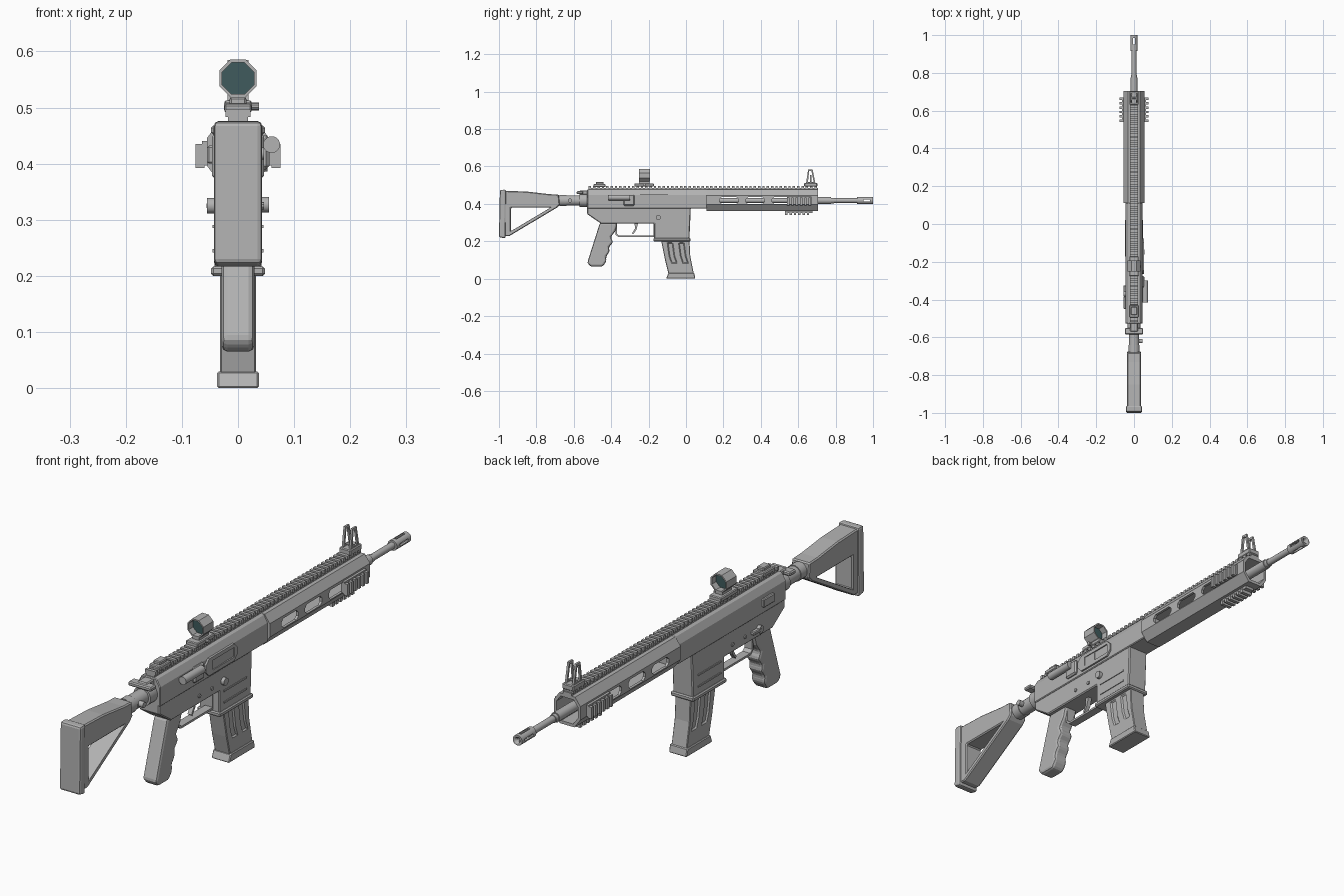
import bpy
import bmesh
from math import cos, sin, pi, radians
from mathutils import Vector, Matrix

if "Cube" in bpy.data.objects:
    bpy.data.objects.remove(bpy.data.objects["Cube"], do_unlink=True)


def material(name, color):
    mat = bpy.data.materials.new(name)
    mat.use_nodes = True
    mat.diffuse_color = color
    mat.node_tree.nodes["Principled BSDF"].inputs["Base Color"].default_value = color
    return mat


GREY = material("matte grey", (.45, .45, .45, 1))
TEAL = material("lens teal", (.05, .105, .11, 1))
BORE = .418  # height of the barrel axis


def finish(name, bm, mat=GREY):
    bmesh.ops.recalc_face_normals(bm, faces=bm.faces)
    mesh = bpy.data.meshes.new(name)
    bm.to_mesh(mesh)
    bm.free()
    mesh.materials.append(mat)
    obj = bpy.data.objects.new(name, mesh)
    bpy.context.collection.objects.link(obj)
    return obj


def activate(obj):
    bpy.ops.object.select_all(action="DESELECT")
    obj.select_set(True)
    bpy.context.view_layer.objects.active = obj


def bevel(obj, width, segments=1):
    mod = obj.modifiers.new("bevel", "BEVEL")
    mod.width, mod.segments = width, segments
    mod.limit_method, mod.angle_limit = "ANGLE", radians(35)
    return obj


def cut(obj, cutter):
    mod = obj.modifiers.new("cut", "BOOLEAN")
    mod.operation, mod.solver, mod.object = "DIFFERENCE", "EXACT", cutter
    activate(obj)
    bpy.ops.object.modifier_apply(modifier=mod.name)
    bpy.data.objects.remove(cutter, do_unlink=True)


def prism(name, points, low, high, axis="x", mat=GREY):
    """Extrude a (y, z) outline along x, or an (x, z) outline along y."""
    bm = bmesh.new()
    place = (lambda a, b: (low, a, b)) if axis == "x" else (lambda a, b: (a, low, b))
    face = bm.faces.new([bm.verts.new(place(*p)) for p in points])
    moved = bmesh.ops.extrude_face_region(bm, geom=[face])["geom"]
    shift = Vector((high - low, 0, 0) if axis == "x" else (0, high - low, 0))
    bmesh.ops.translate(bm, vec=shift, verts=[v for v in moved if isinstance(v, bmesh.types.BMVert)])
    return finish(name, bm, mat)


def boxes(name, spans):
    """One mesh of boxes, each given as (x span, y span, z span)."""
    bm = bmesh.new()
    for span in spans:
        size = [hi - lo for lo, hi in span]
        mid = [(hi + lo) / 2 for lo, hi in span]
        mat = Matrix.Translation(mid) @ Matrix.Diagonal((*size, 1))
        bmesh.ops.create_cube(bm, size=1, matrix=mat)
    return finish(name, bm)


def box(name, x, y, z, soft=0):
    obj = boxes(name, [(x, y, z)])
    return bevel(obj, soft) if soft else obj


def ring(radius, sides, cx=0, cz=BORE):
    return [(cx + radius * cos((i + .5) * 2 * pi / sides),
             cz + radius * sin((i + .5) * 2 * pi / sides)) for i in range(sides)]


def rod(name, radius, low, high, axis="y", a=0, b=BORE, sides=16, mat=GREY):
    obj = prism(name, ring(radius, sides, a, b), low, high, axis, mat)
    activate(obj)
    bpy.ops.object.shade_smooth_by_angle(angle=radians(32))
    return obj


def slot(y0, y1, half, z=BORE):
    """Outline of a long slot with clipped corners."""
    c = half * .6
    return [(y0, z - half + c), (y0 + c, z - half), (y1 - c, z - half), (y1, z - half + c),
            (y1, z + half - c), (y1 - c, z + half), (y0 + c, z + half), (y0, z + half - c)]


# Shoulder stock with its triangular opening
stock = prism("stock", [(-.97, .47), (-.85, .466), (-.73, .452), (-.68, .45), (-.675, .395),
                        (-.69, .38), (-.945, .228), (-.97, .228)], -.037, .037)
cut(stock, prism("stock_hole", [(-.935, .38), (-.725, .38), (-.935, .255)], -.1, .1))
bevel(stock, .007)
bevel(prism("butt_plate", [(-1, .222), (-.965, .215), (-.962, .476), (-.995, .475)],
            -.043, .043), .008, 2)

# Buffer tube, collar and sling loop
rod("buffer_tube", .028, -.7, -.52)
rod("tube_collar", .036, -.57, -.528)
rod("tube_lock_ring", .031, -.675, -.64)
rod("sling_stud", .011, .02, .046, "x", -.62)

# Rear cocking handle
box("cocking_handle", (-.048, .048), (-.585, -.55), (.452, .468), .004)
box("cocking_handle_stem", (-.02, .02), (-.57, -.5), (.45, .472), .004)

# Receiver halves
upper = prism("upper_receiver", [(-.046, .375), (.046, .375), (.046, .448), (.03, .476),
                                 (-.03, .476), (-.046, .448)], -.528, .112, "y")
bevel(upper, .003)
lower = prism("lower_receiver", [(-.528, .385), (-.528, .345), (-.455, .295), (-.17, .295), (-.17, .208),
                                 (.018, .208), (.026, .385)], -.042, .042)
bevel(lower, .004)
box("magazine_well_lip", (-.048, .048), (-.175, .024), (.2, .217), .004)
for z in (.285, .242):
    box("magazine_well_rib", (-.045, .045), (-.145, -.01), (z, z + .006))

# Ejection port cover with an inset window
port = prism("ejection_port", slot(-.265, -.078, .032, .418), .04, .053)
cut(port, box("port_window", (.048, .1), (-.225, -.095), (.4, .436)))
box("bolt_face", (.04, .05), (-.235, -.17), (.398, .438))

# Side cocking lever and deflector
rod("bolt_lever", .015, -.415, -.3, "y", .06, .434)
box("brass_deflector", (.04, .056), (-.335, -.275), (.39, .45), .006)
box("bolt_release", (-.055, -.04), (-.45, -.385), (.4, .432), .003)

# Pins, selectors and catches
rod("magazine_catch", .014, .04, .055, "x", -.148, .327)
rod("selector", .014, -.055, -.04, "x", -.37, .325)
box("selector_lever", (-.056, -.04), (-.37, -.325), (.318, .332), .003)
for y in (-.29, -.215):
    rod("receiver_pin", .007, -.046, .046, "x", y, .325, 10)

# Grip with finger grooves
grip = prism("grip", [(-.46, .3), (-.365, .3), (-.378, .255), (-.402, .222), (-.39, .195), (-.413, .168),
                      (-.408, .145), (-.428, .118), (-.425, .095), (-.445, .065), (-.51, .065),
                      (-.528, .085)], -.029, .029)
bevel(grip, .01, 2)

# Trigger and guard
trigger_guard = prism("trigger_guard", [(-.378, .3), (-.378, .237), (-.362, .222), (-.165, .222),
                                        (-.165, .3)], -.016, .016)
cut(trigger_guard, prism("guard_hole", [(-.37, .31), (-.37, .24), (-.358, .23), (-.173, .23),
                                        (-.173, .31)], -.1, .1))
prism("trigger", [(-.275, .3), (-.255, .3), (-.265, .262), (-.282, .238), (-.288, .243),
                  (-.273, .268)], -.008, .008)

# Magazine with two recessed channels per side
magazine = prism("magazine", [(-.135, .215), (.018, .215), (.023, .12), (.043, .02),
                              (-.092, .02), (-.112, .1)], -.032, .032)
for side in (-1, 1):
    for shift in (0, .06):
        channel = [(-.098, .192), (-.072, .192), (-.062, .12), (-.05, .085),
                   (-.076, .085), (-.088, .12)]
        cut(magazine, prism("channel", [(y + shift, z) for y, z in channel],
                            side * .027, side * .06))
bevel(magazine, .004)
bevel(prism("magazine_base", [(-.106, 0), (.05, 0), (.044, .03), (-.095, .03)],
            -.037, .037), .003)

# Hollow eight-sided handguard with slots
shell = [(-.03, .362), (.03, .362), (.055, .396), (.055, .446),
         (.033, .476), (-.033, .476), (-.055, .446), (-.055, .396)]
handguard = prism("handguard", shell, .11, .705, "y")
inner = [(x * .82, BORE + (z - BORE) * .8) for x, z in shell]
cut(handguard, prism("guard_bore", inner, .13, .8, "y"))
for y in (.18, .32, .46):
    cut(handguard, prism("vent", slot(y, y + .1, .018), -.1, .1))

# Accessory rails: top, both sides and bottom
PITCH = .0232


def teeth(start, end, make):
    count = int((end - start) / PITCH + .5)
    return [make((start + i * PITCH, start + i * PITCH + PITCH * .55)) for i in range(count)]


boxes("top_rail", [((-.018, .018), (-.52, .705), (.47, .486))]
      + teeth(-.52, .7, lambda y: ((-.022, .022), y, (.483, .497))))
for side in (-1, 1):
    def flank(a, b):
        return tuple(sorted((side * a, side * b)))
    boxes("side_rail", [(flank(.05, .064), (.54, .67), (.397, .44))]
          + teeth(.54, .67, lambda y: (flank(.06, .076), y, (.392, .435))))
boxes("bottom_rail", [((-.018, .018), (.53, .675), (.352, .366))]
      + teeth(.53, .675, lambda y: ((-.022, .022), y, (.34, .355))))

# Barrel and slotted muzzle
rod("barrel", .0125, .05, .95)
rod("gas_block", .0185, .66, .775)
rod("barrel_step", .015, .775, .79)
muzzle = rod("muzzle", .0195, .915, 1)
cut(muzzle, rod("muzzle_bore", .011, .955, 1.1))
cut(muzzle, prism("muzzle_slot", slot(.932, .985, .005), -.1, .1))
cut(muzzle, box("muzzle_slot_top", (-.005, .005), (.932, .985), (.3, .5)))

# Front sight: two open frames on a clamp
box("front_sight_base", (-.024, .024), (.632, .702), (.492, .513), .003)
for x in (-.015, .015):
    frame = prism("front_sight_frame", [(.642, .51), (.692, .51), (.677, .585), (.653, .585)],
                  x - .004, x + .004)
    cut(frame, prism("frame_hole", [(.652, .518), (.682, .518), (.671, .576), (.659, .576)],
                     x - .1, x + .1))
rod("front_sight_bar", .005, -.015, .015, "x", .667, .516, 8)
box("front_sight_post", (-.003, .003), (.664, .67), (.51, .555))

# Rear sight, folded flat
box("rear_sight_base", (-.024, .024), (-.495, -.43), (.49, .506), .003)
box("rear_sight_leaf", (-.015, .015), (-.482, -.44), (.504, .518), .003)

# Optic on its clamp
SIGHT = .552
tube = prism("optic_tube", ring(.036, 8, 0, SIGHT), -.252, -.193, "y")
cut(tube, prism("optic_bore", ring(.0305, 8, 0, SIGHT), -.4, 0, "y"))
prism("optic_lens", ring(.031, 8, 0, SIGHT), -.226, -.219, "y", TEAL)
box("optic_stem", (-.014, .014), (-.25, -.195), (.505, .522))
box("optic_clamp", (-.025, .025), (-.275, -.172), (.493, .51), .003)
rod("clamp_screw", .007, .02, .037, "x", -.223, .502, 10)
